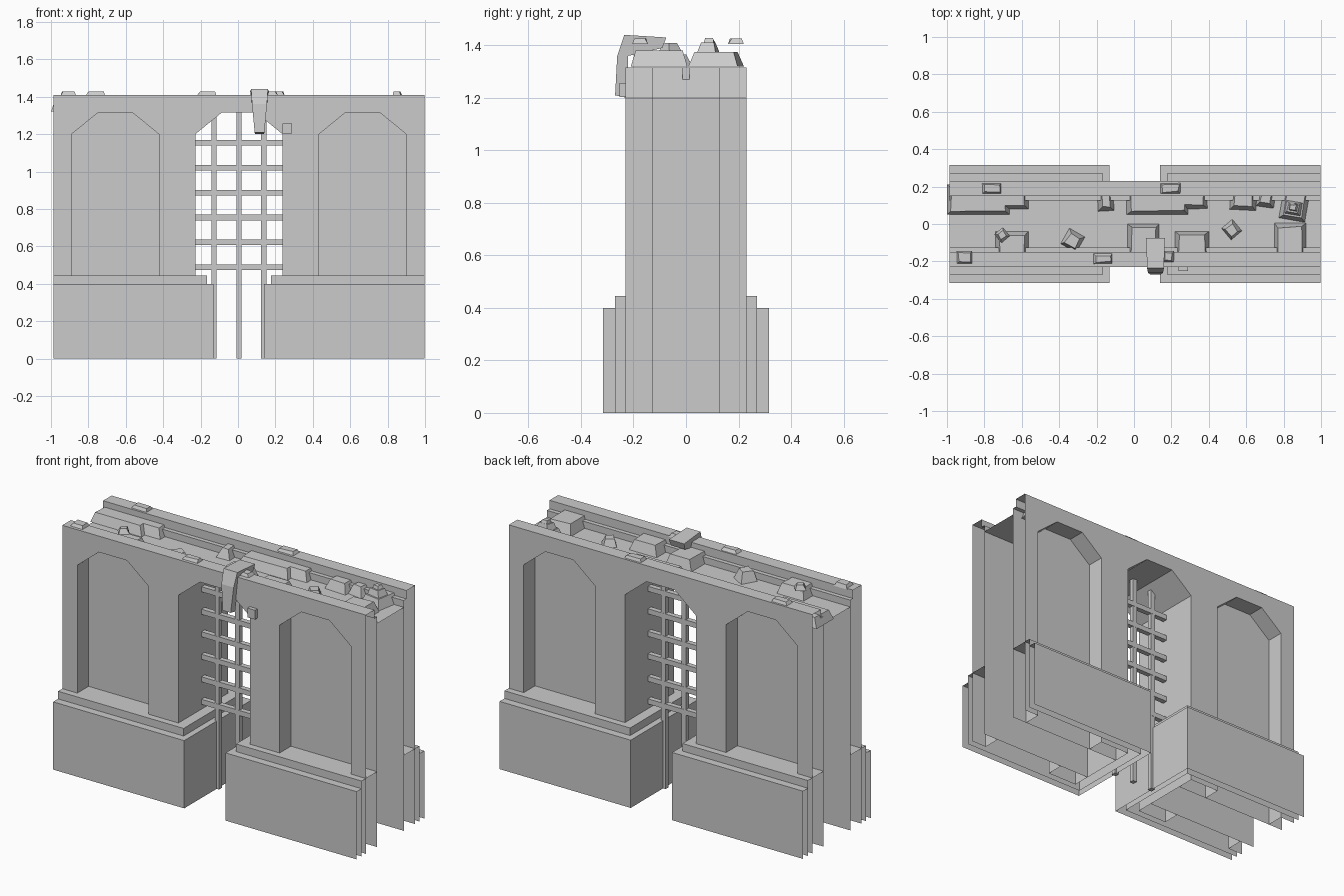
import bpy, bmesh, math, random
from mathutils import Matrix, Vector

if "Cube" in bpy.data.objects:
    bpy.data.objects.remove(bpy.data.objects["Cube"])

random.seed(4)
CX = 0.005              # wall centre in x
L = 0.992               # half length
BAY = L / 3             # half width of one arched bay
WALL, NICHE = 0.23, 0.125
TOP, STEP, FLOOR = 1.41, 1.36, 1.32
ARCH = [(-.233, 0), (-.233, 1.2), (-.092, 1.315), (.092, 1.315), (.233, 1.2), (.233, 0)]


def make(name, polys, offset=(CX, 0, 0)):
    """Mesh object from a list of polygons, corners merged."""
    bm = bmesh.new()
    for poly in polys:
        bm.faces.new([bm.verts.new(p) for p in poly])
    bmesh.ops.remove_doubles(bm, verts=bm.verts, dist=1e-4)
    me = bpy.data.meshes.new(name)
    bm.to_mesh(me)
    bm.free()
    ob = bpy.data.objects.new(name, me)
    ob.location = offset
    bpy.context.collection.objects.link(ob)
    return ob


def mirrored(polys, sx, sy):
    out = []
    for poly in polys:
        p = [(sx * x, sy * y, z) for x, y, z in poly]
        out.append(p[::-1] if sx * sy < 0 else p)
    return out


def both_sides(polys):
    return mirrored(polys, 1, 1) + mirrored(polys, 1, -1)


def four_corners(polys):
    return [p for sx in (1, -1) for sy in (1, -1) for p in mirrored(polys, sx, sy)]


def arch_lining(cx, y0, y1):
    return [[(cx + a[0], y0, a[1]), (cx + a[0], y1, a[1]),
             (cx + b[0], y1, b[1]), (cx + b[0], y0, b[1])] for a, b in zip(ARCH, ARCH[1:])]


# arched wall faces with niche and gate linings
faces, linings = [], []
for i in (-1, 0, 1):
    c = i * 2 * BAY
    outline = [(-BAY, 0)] + ARCH + [(BAY, 0), (BAY, TOP), (-BAY, TOP)]
    faces.append([(c + x, -WALL, z) for x, z in outline])
    if i:
        linings += arch_lining(c, -WALL, -NICHE)
make("arched_wall", both_sides(faces + linings))
make("gate_lining", arch_lining(0, -WALL, WALL))
make("niche_backs", four_corners([[(.233, -NICHE, 0), (L, -NICHE, 0),
                                   (L, -NICHE, FLOOR), (.233, -NICHE, FLOOR)]]))

# walkway and stepped parapets: one profile swept along the wall
profile = [(-WALL, TOP), (-.15, TOP), (-.15, STEP), (-.125, STEP), (-.125, FLOOR)]
profile += [(-y, z) for y, z in reversed(profile)]
make("walkway", [[(-L, a[0], a[1]), (L, a[0], a[1]), (L, b[0], b[1]), (-L, b[0], b[1])]
                 for a, b in zip(profile, profile[1:])])


# plinth tiers: front sheet, top and side facing the passage
def tier(name, xi, y, z, inner_x, inner_y):
    make(name, four_corners([
        [(xi, -y, 0), (L, -y, 0), (L, -y, z), (xi, -y, z)],
        [(xi, -y, z), (L, -y, z), (L, -inner_y, z), (xi, -inner_y, z)],
        [(xi, -inner_y, z), (inner_x, -inner_y, z), (inner_x, 0, z), (xi, 0, z)],
        [(xi, 0, 0), (xi, -y, 0), (xi, -y, z), (xi, 0, z)]]))


tier("plinth_lower", .135, .316, .40, .171, .27)
tier("plinth_upper", .171, .27, .445, .233, NICHE)


# portcullis bars
def bar(name, loc, size):
    bpy.ops.mesh.primitive_cube_add(size=1, location=loc)
    ob = bpy.context.object
    ob.name, ob.scale = name, size


for i in (-1, 0, 1):
    bar("gate_upright", (CX + i * .133, 0, .6575), (.028, .028, 1.315))
for i in range(6):
    bar("gate_crossbar", (CX, 0, .488 + i * .133), (.466, .03, .03))


# rubble: frustum stones
def stone(name, x0, x1, y0, y1, z, h, rot=0, inset=.022):
    w, d = (x1 - x0) / 2, (y1 - y0) / 2
    base = [(-w, -d), (w, -d), (w, d), (-w, d)]
    j = lambda: random.uniform(-.005, .005)
    lo = [(x, y, 0) for x, y in base]
    hi = [(x - math.copysign(inset, x) + j(), y - math.copysign(inset, y) + j(), h) for x, y in base]
    polys = [lo[::-1], hi] + [[lo[i], lo[(i + 1) % 4], hi[(i + 1) % 4], hi[i]] for i in range(4)]
    ob = make(name, polys, ((x0 + x1) / 2, (y0 + y1) / 2, z))
    ob.rotation_euler.z = math.radians(rot)


# stones against the back parapet: x0, x1, y0, rotation
for x0, x1, y0, r in [(-1.0, -.665, .05, 0), (-.73, -.565, .08, 0), (-.195, -.11, .07, 3),
                      (-.04, .29, .05, 0), (.22, .39, .08, 2), (.515, .655, .075, -3),
                      (.66, .755, .09, -8), (.79, .93, .02, -10)]:
    stone("back_rubble", x0, x1, y0, .21, FLOOR, .055, r)
# stones against the front parapet: x0, x1, y1
for x0, x1, y1 in [(-.74, -.565, -.04), (-.035, .135, 0), (.22, .4, -.04), (.75, .92, .005)]:
    stone("front_rubble", x0, x1, -.21, y1, FLOOR, .06)
# loose turned stones on the walkway and on top of others
stone("loose_stone", -.375, -.28, -.135, -.04, FLOOR, .06, -30, .018)
stone("loose_stone", .485, .56, -.07, .01, FLOOR, .045, 40, .016)
stone("loose_stone", -.735, -.675, -.09, -.03, 1.378, .03, 40, .012)
stone("loose_stone", .81, .895, .05, .12, 1.375, .035, -10, .012)
stone("loose_stone", .83, .875, .07, .11, 1.408, .02, -10, .008)
# thin chips on the parapets
for x0, x1, y0, y1 in [(-.815, -.71, .16, .22), (.14, .25, .16, .22), (-.95, -.865, -.215, -.145),
                       (-.22, -.115, -.215, -.155), (.15, .215, -.205, -.145)]:
    stone("parapet_chip", x0, x1, y0, y1, TOP - .005, .022, 0, .012)

# broken slab hanging over the gate: side profile with a half width per point
slab = [(-.225, 1.20, .024), (-.22, 1.36, .04), (-.09, 1.39, .045), (-.075, 1.43, .05),
        (-.235, 1.44, .045), (-.262, 1.36, .04), (-.27, 1.21, .026)]
left = [(-w, y, z) for y, z, w in slab]
right = [(w, y, z) for y, z, w in slab]
n = len(slab)
make("hanging_slab", [left[::-1], right] + [[left[i], left[(i + 1) % n], right[(i + 1) % n], right[i]]
                                          for i in range(n)][::1], (.115, 0, 0))
# small chip stuck to the wall face
bar("wall_chip", (.263, -.235, 1.23), (.05, .035, .055))

# consistent outward normals on closed solids
for ob in bpy.data.objects:
    if ob.name.startswith("hanging_slab"):
        bm = bmesh.new()
        bm.from_mesh(ob.data)
        bmesh.ops.recalc_face_normals(bm, faces=bm.faces)
        bm.to_mesh(ob.data)
        bm.free()
